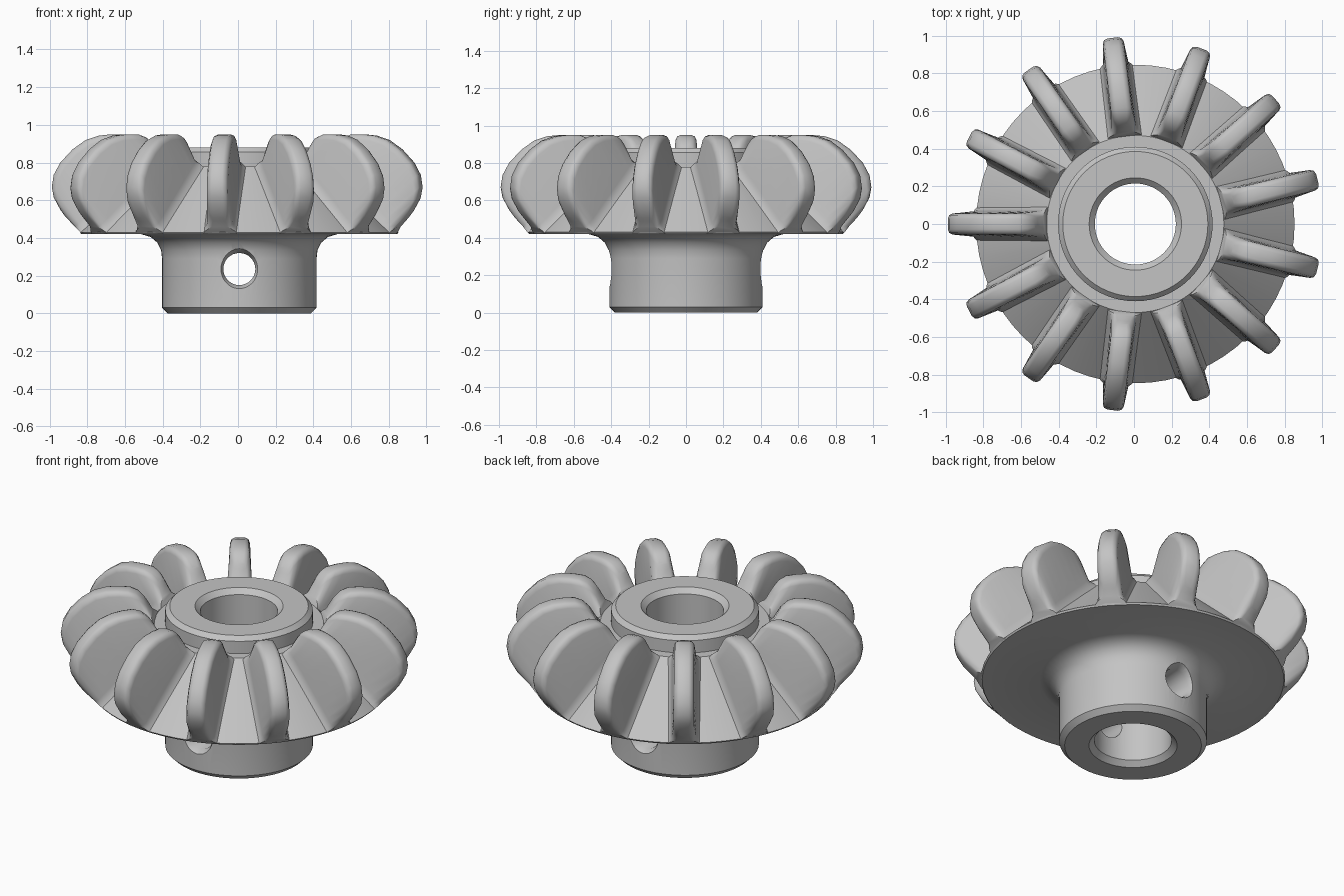
import bpy, bmesh, math
from mathutils import Matrix, Vector

if "Cube" in bpy.data.objects:
    bpy.data.objects.remove(bpy.data.objects["Cube"])

CX = 0.007          # axis offset that centres the 13-tooth outline
TEETH = 13

steel = bpy.data.materials.new("steel grey")
steel.diffuse_color = (0.55, 0.55, 0.55, 1)
steel.use_nodes = True
steel.node_tree.nodes["Principled BSDF"].inputs["Base Color"].default_value = steel.diffuse_color


def make_object(name, bm):
    bmesh.ops.recalc_face_normals(bm, faces=bm.faces)
    mesh = bpy.data.meshes.new(name)
    bm.to_mesh(mesh)
    bm.free()
    obj = bpy.data.objects.new(name, mesh)
    bpy.context.collection.objects.link(obj)
    mesh.materials.append(steel)
    return obj


def smooth(obj, degrees):
    bpy.ops.object.select_all(action='DESELECT')
    bpy.context.view_layer.objects.active = obj
    obj.select_set(True)
    bpy.ops.object.shade_smooth_by_angle(angle=math.radians(degrees))


def lathe(name, profile, steps, closed=False):
    """Spin (radius, z) points around z; a closed profile makes a ring."""
    bm = bmesh.new()
    rings = [[bm.verts.new((r * math.cos(a), r * math.sin(a), z))
              for a in (2 * math.pi * k / steps for k in range(steps))]
             for r, z in profile]
    for i in range(len(rings) if closed else len(rings) - 1):
        a, b = rings[i], rings[(i + 1) % len(rings)]
        for k in range(steps):
            n = (k + 1) % steps
            bm.faces.new((a[k], a[n], b[n], b[k]))
    if not closed:
        bm.faces.new(rings[0])
        bm.faces.new(rings[-1])
    return make_object(name, bm)


# Hub, flared disc, root cone, collar and chamfered bore
body = lathe("gear_body", [
    (0.215, 0.03), (0.245, 0), (0.38, 0), (0.41, 0.03), (0.41, 0.29),
    (0.415, 0.335), (0.435, 0.375), (0.47, 0.405), (0.52, 0.42),
    (0.838, 0.42), (0.845, 0.43), (0.47, 0.78), (0.41, 0.78),
    (0.41, 0.855), (0.385, 0.88), (0.245, 0.88), (0.215, 0.85)], 64, True)
body.location.x = CX

# Cross hole through the hub with countersunk mouths
hole = lathe("pin_hole_cutter", [(0.115, -0.43), (0.085, -0.375),
                                 (0.085, 0.375), (0.115, 0.43)], 32)
hole.rotation_euler.x = math.pi / 2
hole.location = (CX, 0, 0.235)
mod = body.modifiers.new("pin_hole", 'BOOLEAN')
mod.object, mod.operation, mod.solver = hole, 'DIFFERENCE', 'EXACT'
bpy.context.view_layer.objects.active = body
bpy.ops.object.modifier_apply(modifier=mod.name)
bpy.data.objects.remove(hole, do_unlink=True)
smooth(body, 32)

# Teeth: sections along the root cone, each with a foot fillet and round crest
outer, inner = Vector((0.838, 0.424)), Vector((0.464, 0.777))
along = (inner - outer).normalized()
# distance along the root, crest radius, crest z, width factor
crest = [(0.0, 0.925, 0.515, 0.6), (0.008, 0.95, 0.55, 0.85),
         (0.03, 0.985, 0.615, 1), (0.07, 0.995, 0.67, 1),
         (0.13, 0.985, 0.735, 1), (0.20, 0.95, 0.80, 1),
         (0.28, 0.885, 0.87, 1), (0.35, 0.815, 0.92, 1),
         (0.41, 0.745, 0.943, 1), (0.455, 0.68, 0.95, 1),
         (0.485, 0.62, 0.95, 1), (0.503, 0.575, 0.935, 0.85),
         (0.512, 0.535, 0.90, 0.6)]


def tooth_section(s, r, z, factor):
    root = outer + along * s
    rise = Vector((r, z)) - root
    height = rise.length
    # height above the root and half width
    half = [(0, 0.090), (0.02, 0.077), (0.05, 0.068 * factor),
            (height - 0.035, 0.056 * factor), (height - 0.010, 0.047 * factor),
            (height, 0.028 * factor)]
    pts = [(root + rise * (h / height), w) for h, w in half]
    return ([(p.x, w, p.y) for p, w in pts] +
            [(p.x, -w, p.y) for p, w in reversed(pts)])


# The feet stay open because they sit inside the root cone
bm = bmesh.new()
for k in range(TEETH):
    turn = Matrix.Rotation(math.pi + 2 * math.pi * k / TEETH, 3, 'Z')
    rows = [[bm.verts.new(turn @ Vector(p)) for p in tooth_section(*c)] for c in crest]
    last = len(rows[0]) - 1
    for a, b in zip(rows, rows[1:]):
        for i in range(last):
            bm.faces.new((a[i], a[i + 1], b[i + 1], b[i]))
    for row in (rows[0], rows[-1]):          # end walls between the flanks
        for i in range(last // 2):
            bm.faces.new((row[i], row[i + 1], row[last - 1 - i], row[last - i]))
teeth = make_object("gear_teeth", bm)
teeth.location.x = CX
smooth(teeth, 45)
